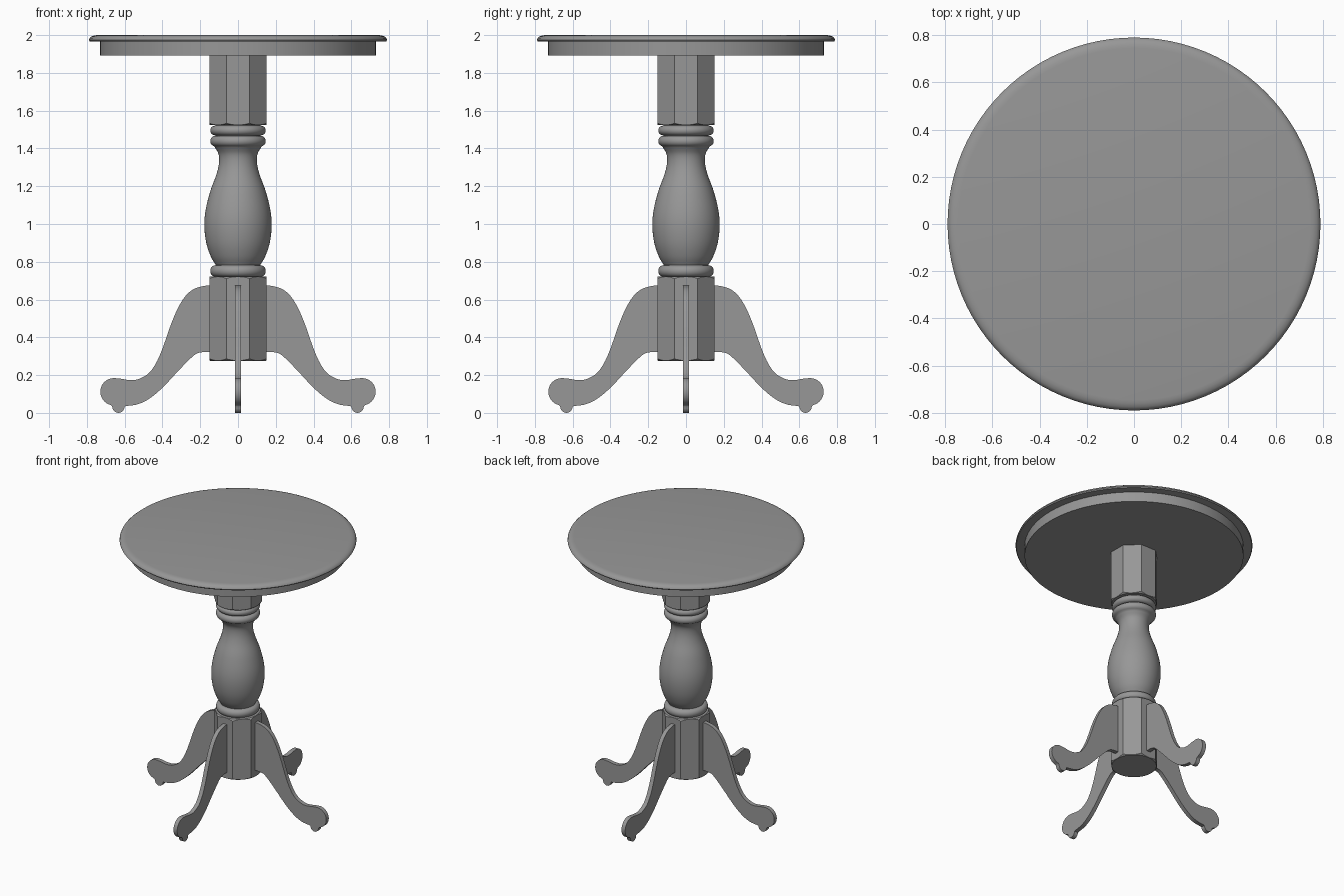
import bpy, bmesh
from math import sin, cos, pi, radians
from mathutils import Vector

if "Cube" in bpy.data.objects:
    bpy.data.objects.remove(bpy.data.objects["Cube"])

grey = bpy.data.materials.new("dark_grey")
grey.diffuse_color = (0.31, 0.31, 0.31, 1)
grey.use_nodes = True
grey.node_tree.nodes["Principled BSDF"].inputs["Base Color"].default_value = grey.diffuse_color


def spline(pts, steps=5):
    """Catmull-Rom curve through the given 2D points."""
    p = [Vector(q) for q in pts]
    p = [2 * p[0] - p[1]] + p + [2 * p[-1] - p[-2]]
    out = []
    for a, b, c, d in zip(p, p[1:], p[2:], p[3:]):
        for i in range(steps):
            t = i / steps
            out.append(0.5 * (2 * b + (c - a) * t + (2 * a - 5 * b + 4 * c - d) * t * t
                              + (3 * b - a - 3 * c + d) * t ** 3))
    return [tuple(v) for v in out] + [tuple(pts[-1])]


def arc(cx, cz, rx, rz, a0, a1, n=10):
    return [(cx + rx * cos(radians(a0 + (a1 - a0) * i / n)),
             cz + rz * sin(radians(a0 + (a1 - a0) * i / n))) for i in range(n + 1)]


def finish(name, bm, angle=35):
    bmesh.ops.recalc_face_normals(bm, faces=bm.faces)
    me = bpy.data.meshes.new(name)
    bm.to_mesh(me)
    bm.free()
    me.materials.append(grey)
    ob = bpy.data.objects.new(name, me)
    bpy.context.collection.objects.link(ob)
    bpy.ops.object.select_all(action='DESELECT')
    ob.select_set(True)
    bpy.context.view_layer.objects.active = ob
    bpy.ops.object.shade_smooth_by_angle(angle=radians(angle))
    return ob


def skin(name, rings, angle=35):
    """Join rings of points into a closed, capped surface."""
    bm = bmesh.new()
    rings = [[bm.verts.new(p) for p in ring] for ring in rings]
    n = len(rings[0])
    for a, b in zip(rings, rings[1:]):
        for i in range(n):
            j = (i + 1) % n
            bm.faces.new((a[i], a[j], b[j], b[i]))
    bm.faces.new(rings[0])
    bm.faces.new(rings[-1])
    return finish(name, bm, angle)


def polar(r, t, z):
    return (r * cos(t), r * sin(t), z)


def turned(name, profile, sides=64):
    """Revolve a (radius, z) profile about the z axis."""
    return skin(name, [[polar(r, 2 * pi * i / sides, z) for i in range(sides)]
                       for r, z in profile])


def octagon_block(name, z0, z1, apothem=0.15, steps=8):
    """Octagonal block whose corners are turned down to a circle at both ends."""
    n = 8 * steps
    angles = [pi / 8 + 2 * pi * i / n for i in range(n)]
    radii = [apothem / cos((i % steps) * pi / 4 / steps - pi / 8) for i in range(n)]
    inner = apothem - 0.001
    lift = [(r - inner) * 0.8 for r in radii]
    return skin(name, [[polar(inner, t, z0) for t in angles],
                       [polar(r, t, z0 + d) for r, t, d in zip(radii, angles, lift)],
                       [polar(r, t, z1 - d) for r, t, d in zip(radii, angles, lift)],
                       [polar(inner, t, z1) for t in angles]], 20)


# Round top with a softened rim, and the apron disc under it
turned("table_top", [(0.775, 1.965), (0.785, 1.967), (0.79, 1.974), (0.786, 1.984),
                     (0.775, 1.993), (0.76, 1.998), (0.745, 2.0)], 96)
turned("apron", [(0.73, 1.893), (0.73, 1.966)], 96)

# Octagonal blocks above and below the turning
octagon_block("upper_block", 1.523, 1.92)
octagon_block("lower_block", 0.276, 0.722)

# Turned column: bead, vase body, neck, two beads
body = spline([(0.118, 0.783), (0.145, 0.83), (0.168, 0.90), (0.178, 0.985),
               (0.172, 1.07), (0.148, 1.17), (0.115, 1.26), (0.101, 1.32),
               (0.103, 1.37), (0.125, 1.41)])
column = ([(0.12, 0.70)] + arc(0.12, 0.751, 0.027, 0.030, -90, 90) + body
          + arc(0.12, 1.439, 0.027, 0.028, -60, 90)
          + arc(0.12, 1.495, 0.027, 0.026, -90, 90) + [(0.12, 1.54)])
turned("column", column)

# Flat scrolled leg outline in the x-z plane
top_edge = spline([(0.14, 0.676), (0.19, 0.670), (0.24, 0.652), (0.285, 0.61),
                   (0.325, 0.54), (0.36, 0.455), (0.40, 0.34), (0.435, 0.262),
                   (0.475, 0.208), (0.53, 0.178), (0.575, 0.174), (0.62, 0.181)])
ball = arc(0.657, 0.112, 0.072, 0.072, 95, -78, 16)
toe = arc(0.633, 0.034, 0.033, 0.034, 0, -180)
bottom_edge = spline([(0.592, 0.036), (0.53, 0.046), (0.47, 0.075), (0.40, 0.133),
                      (0.32, 0.218), (0.265, 0.275), (0.225, 0.31), (0.19, 0.321),
                      (0.14, 0.322)])
outline = top_edge + ball + toe + bottom_edge

# Four legs around the lower block
for k, side in enumerate(("right", "back", "left", "front")):
    leg = skin(side + "_leg", [[(x, y, z) for x, z in outline] for y in (-0.015, 0.015)])
    leg.rotation_euler.z = k * pi / 2
